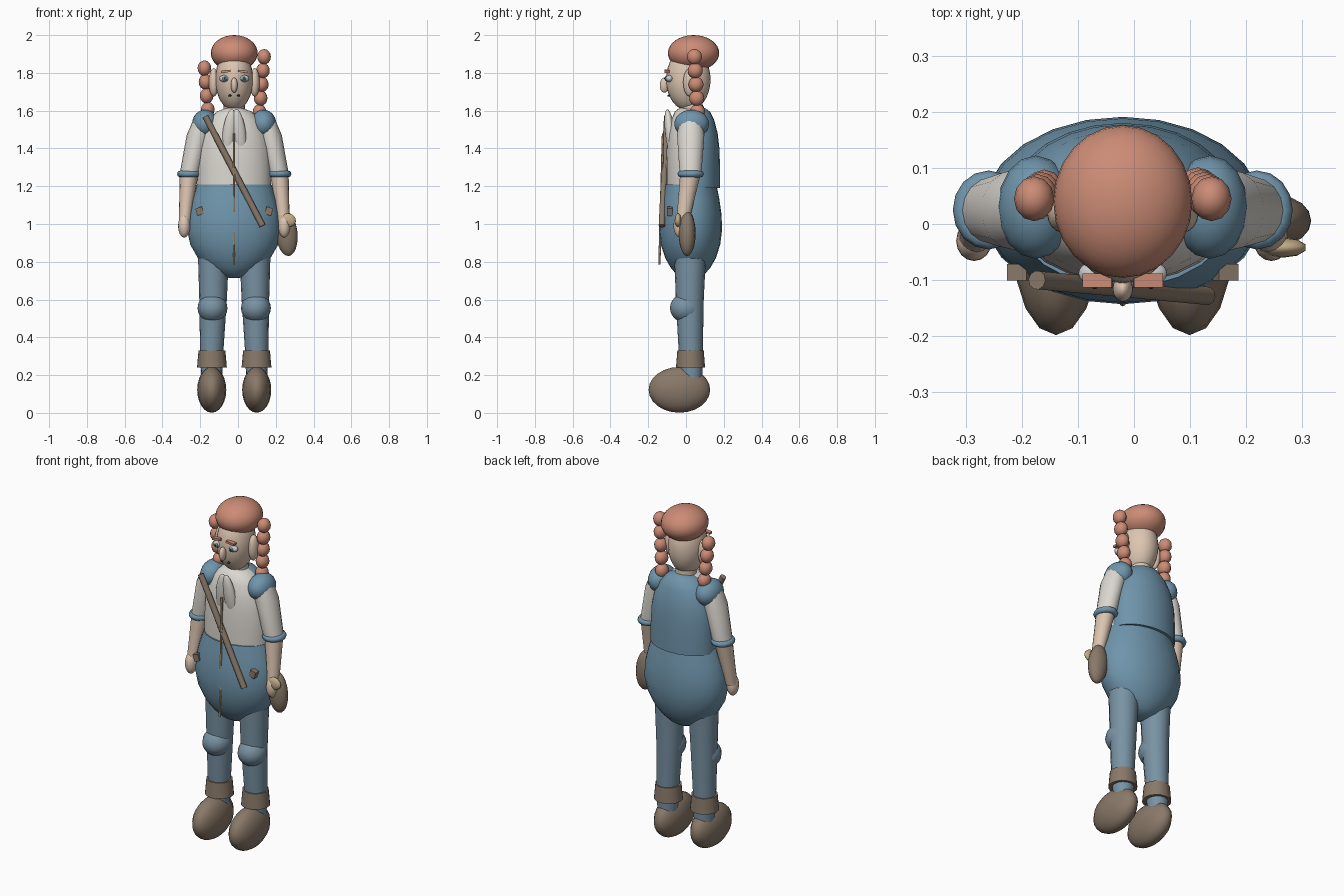
import bpy, math
from mathutils import Vector

if "Cube" in bpy.data.objects:
    bpy.data.objects.remove(bpy.data.objects["Cube"])

CX = -0.02  # body axis


def mat(name, rgb):
    m = bpy.data.materials.new(name)
    m.diffuse_color = (*rgb, 1)
    m.use_nodes = True
    m.node_tree.nodes["Principled BSDF"].inputs["Base Color"].default_value = m.diffuse_color
    return m


HAIR = mat("hair_red", (0.60, 0.26, 0.18))
SKIN = mat("skin", (0.72, 0.56, 0.44))
BLUE = mat("denim", (0.16, 0.30, 0.41))
LEGB = mat("denim_grey", (0.19, 0.29, 0.37))
WHITE = mat("linen", (0.72, 0.69, 0.64))
BROWN = mat("leather", (0.25, 0.19, 0.14))
TAN = mat("brass", (0.55, 0.42, 0.24))
IRIS = mat("iris", (0.12, 0.30, 0.36))
DARK = mat("dark", (0.04, 0.03, 0.03))
EYEW = mat("eye_white", (0.85, 0.85, 0.85))


def finish(o, name, m):
    o.name = name
    o.data.materials.append(m)
    bpy.ops.object.select_all(action='DESELECT')
    o.select_set(True)
    bpy.context.view_layer.objects.active = o
    bpy.ops.object.shade_smooth_by_angle(angle=math.radians(50))
    return o


def ball(name, loc, rad, m, rot=(0, 0, 0), seg=16, rings=12):
    """Ellipsoid, x measured from the body axis."""
    bpy.ops.mesh.primitive_uv_sphere_add(segments=seg, ring_count=rings, radius=1,
                                         location=(CX + loc[0], loc[1], loc[2]), rotation=rot)
    o = bpy.context.object
    o.scale = rad
    return finish(o, name, m)


def loft(name, rings, m, seg=16):
    """Tube through elliptical rings (x, y, z, rx, ry)."""
    verts, faces = [], []
    for x, y, z, rx, ry in rings:
        for i in range(seg):
            a = math.tau * i / seg
            verts.append((CX + x + rx * math.cos(a), y + ry * math.sin(a), z))
    for k in range(len(rings) - 1):
        for i in range(seg):
            j = (i + 1) % seg
            faces.append((k * seg + i, k * seg + j, (k + 1) * seg + j, (k + 1) * seg + i))
    faces.append(tuple(reversed(range(seg))))
    faces.append(tuple(range((len(rings) - 1) * seg, len(rings) * seg)))
    me = bpy.data.meshes.new(name)
    me.from_pydata(verts, [], faces)
    o = bpy.data.objects.new(name, me)
    bpy.context.collection.objects.link(o)
    return finish(o, name, m)


def rod(name, a, b, r, m, seg=10):
    a, b = Vector(a), Vector(b)
    bpy.ops.mesh.primitive_cylinder_add(vertices=seg, radius=r, depth=(b - a).length,
                                        location=(a + b) / 2)
    o = bpy.context.object
    o.rotation_euler = (b - a).to_track_quat('Z', 'Y').to_euler()
    return finish(o, name, m)


def box(name, loc, size, m, rot=(0, 0, 0)):
    bpy.ops.mesh.primitive_cube_add(size=1, location=(CX + loc[0], loc[1], loc[2]), rotation=rot)
    o = bpy.context.object
    o.scale = size
    return finish(o, name, m)


# Head and hair
ball("head", (0, 0.012, 1.765), (0.1, 0.118, 0.165), SKIN, seg=24, rings=16)
ball("hair_cap", (0, 0.04, 1.905), (0.124, 0.136, 0.095), HAIR, seg=24, rings=16)
ball("nose", (0, -0.115, 1.735), (0.018, 0.024, 0.04), SKIN)
loft("neck", [(0, 0.03, 1.56, 0.06, 0.06), (0, 0.03, 1.68, 0.055, 0.055)], SKIN)

# Torso: white shirt in front, vest behind, round trousers
TORSO = [(1.19, 1), (1.3, 1.0), (1.4, 0.97), (1.48, 0.88), (1.55, 0.7), (1.595, 0.48), (1.615, 0.2)]
loft("shirt", [(0, 0.02, z, 0.195 * f, 0.125 * (0.3 + 0.7 * f)) for z, f in TORSO], WHITE, 24)
loft("vest", [(0, 0.052, z, 0.195 * f, 0.128 * (0.2 + 0.8 * f)) for z, f in TORSO], BLUE, 24)
PANTS = [(0.715, 0.12), (0.735, 0.36), (0.77, 0.57), (0.82, 0.77), (0.89, 0.93), (0.97, 1),
         (1.05, 0.98), (1.13, 0.9), (1.21, 0.79)]
loft("trousers_seat", [(0, 0.024, z, 0.25 * f, 0.167 * (0.15 + 0.85 * f)) for z, f in PANTS], BLUE, 24)

# Braids: the one on the +x side starts a bead higher
for side, top, n in ((-1, 1.825, 4), (1, 1.885, 5)):
    for i in range(n):
        ball("braid_bead", (side * (0.158 - 0.006 * i), 0.045 + 0.004 * i, top - 0.073 * i),
             (0.036, 0.04, 0.041), HAIR, seg=12, rings=8)

for s in (-1, 1):
    # Face
    ball("ear", (s * 0.108, 0.02, 1.75), (0.027, 0.035, 0.075), SKIN)
    ball("eye", (s * 0.053, -0.088, 1.77), (0.026, 0.02, 0.018), EYEW)
    ball("iris", (s * 0.05, -0.105, 1.77), (0.012, 0.008, 0.013), IRIS)
    ball("pupil", (s * 0.05, -0.112, 1.77), (0.005, 0.004, 0.006), DARK, seg=8, rings=6)
    box("eyebrow", (s * 0.045, -0.101, 1.808), (0.052, 0.025, 0.012), HAIR, (0, s * 0.12, 0))
    ball("nostril", (s * 0.023, -0.091, 1.68), (0.009, 0.008, 0.006), DARK, seg=8, rings=6)
    # Collar
    ball("collar_flap", (s * 0.026, -0.084, 1.48), (0.036, 0.026, 0.13), WHITE, (0.12, -s * 0.12, 0))
    # Arms
    ball("shoulder_pad", (s * 0.155, 0.03, 1.53), (0.068, 0.092, 0.075), BLUE)
    loft("sleeve", [(s * 0.16, 0.025, 1.57, 0.05, 0.06), (s * 0.19, 0.025, 1.47, 0.062, 0.072),
                    (s * 0.235, 0.024, 1.27, 0.053, 0.058)], WHITE)
    bpy.ops.mesh.primitive_torus_add(major_segments=16, minor_segments=8, major_radius=0.046,
                                     minor_radius=0.018, location=(CX + s * 0.239, 0.025, 1.265))
    bpy.context.object.scale = (1, 1.1, 1)
    finish(bpy.context.object, "sleeve_band", BLUE)
    loft("forearm", [(s * 0.238, 0.024, 1.27, 0.05, 0.055), (s * 0.253, 0.0, 1.12, 0.038, 0.042),
                     (s * 0.264, -0.02, 1.0, 0.03, 0.034)], SKIN)
    ball("hand", (s * 0.265, -0.03, 0.99), (0.032, 0.036, 0.062), SKIN)
    # Legs
    loft("leg", [(s * 0.11, 0.022, 0.84, 0.082, 0.084), (s * 0.112, 0.02, 0.6, 0.073, 0.074),
                 (s * 0.119, 0.025, 0.33, 0.062, 0.064), (s * 0.119, 0.03, 0.16, 0.055, 0.055)], LEGB)
    ball("knee_patch", (s * 0.115, 0.0, 0.555), (0.079, 0.085, 0.078), LEGB)
    loft("ankle_cuff", [(s * 0.118, 0.024, 0.24, 0.079, 0.077), (s * 0.118, 0.024, 0.33, 0.071, 0.07)], BROWN)
    ball("shoe", (s * 0.119, -0.035, 0.122), (0.077, 0.163, 0.121), BROWN)
    # Pocket studs
    box("pocket_stud", (s * 0.183, -0.086, 1.068), (0.036, 0.03, 0.04), BROWN, (0, s * 0.3, 0))

# Chest sash rod, front seam bar, hip pouch
rod("chest_rod", (-0.173, -0.1, 1.57), (0.13, -0.128, 0.99), 0.017, BROWN)
rod("front_seam", (CX, -0.122, 1.48), (CX, -0.141, 0.785), 0.006, TAN, 6)
ball("hip_pouch", (0.277, 0.006, 0.95), (0.058, 0.045, 0.12), BROWN, (0, -0.1, 0))
ball("pouch_clasp", (0.285, -0.042, 1.02), (0.044, 0.018, 0.036), TAN, (0, 0.2, 0), seg=10, rings=8)
